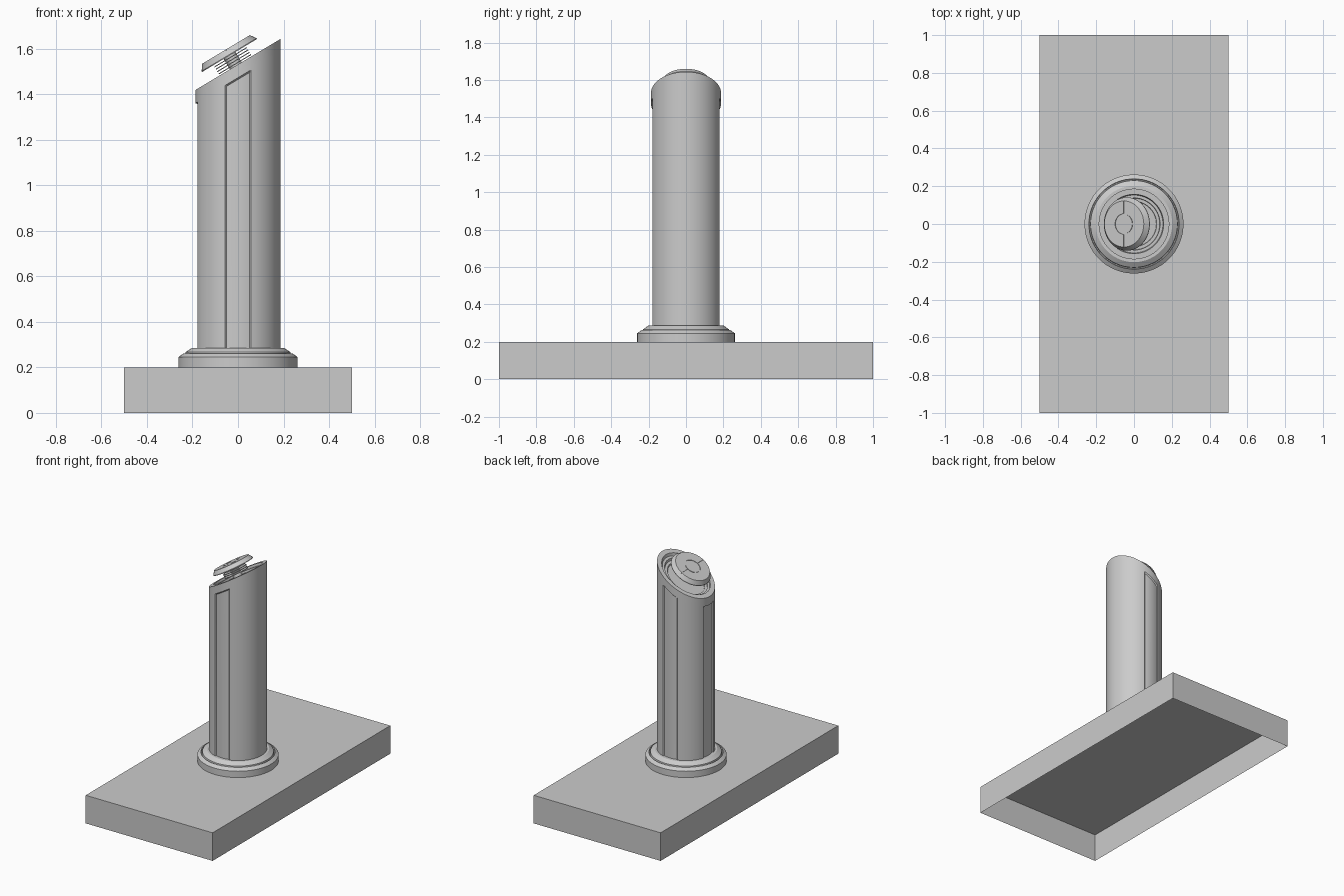
import bpy, bmesh, math
from mathutils import Matrix

if "Cube" in bpy.data.objects:
    bpy.data.objects.remove(bpy.data.objects["Cube"])

SLOPE = 0.6                       # tilt of the cut column top
TOP_Z = 1.531                     # height of the cut on the axis
TILT = Matrix.Translation((-0.0096, 0, 1.525)) @ Matrix.Rotation(-math.atan(SLOPE), 4, 'Y')


def finish(bm, name, matrix=None, smooth=True):
    bmesh.ops.remove_doubles(bm, verts=bm.verts, dist=1e-5)
    bmesh.ops.recalc_face_normals(bm, faces=bm.faces)
    me = bpy.data.meshes.new(name)
    bm.to_mesh(me)
    bm.free()
    ob = bpy.data.objects.new(name, me)
    bpy.context.collection.objects.link(ob)
    if matrix:
        ob.matrix_world = matrix
    if smooth:
        bpy.ops.object.select_all(action='DESELECT')
        ob.select_set(True)
        bpy.context.view_layer.objects.active = ob
        bpy.ops.object.shade_smooth_by_angle(angle=math.radians(25))
    return ob


def skin(bm, rings):
    """Bridge a list of equally long closed rings of coordinates."""
    rows = [[bm.verts.new(c) for c in ring] for ring in rings]
    n = len(rows[0])
    for a, b in zip(rows, rows[1:]):
        for i in range(n):
            j = (i + 1) % n
            bm.faces.new((a[i], a[j], b[j], b[i]))


def lathe(name, profile, matrix=None, n=72):
    bm = bmesh.new()
    skin(bm, [[(r * math.cos(2 * math.pi * i / n), r * math.sin(2 * math.pi * i / n), z)
               for i in range(n)] for r, z in profile])
    return finish(bm, name, matrix)


def box(name, size, centre, matrix=None):
    bm = bmesh.new()
    bmesh.ops.create_cube(bm, size=1, matrix=Matrix.Translation(centre) @ Matrix.Diagonal((*size, 1)))
    return finish(bm, name, matrix, False)


# Floor slab, open underneath
bm = bmesh.new()
bmesh.ops.create_cube(bm, size=1, matrix=Matrix.Translation((0, 0, 0.1)) @ Matrix.Diagonal((1, 2, 0.2, 1)))
bmesh.ops.delete(bm, geom=[f for f in bm.faces if f.calc_center_median().z < 0.01], context='FACES')
finish(bm, "floor_slab", None, False)

# Stepped collar with a fine groove
lathe("base_collar", [(0.262, 0.2), (0.262, 0.245), (0.239, 0.262), (0.237, 0.25), (0.232, 0.25),
                      (0.23, 0.267), (0.202, 0.286), (0.175, 0.286)])

# Column: shallow recessed panels on -y, +y and -x, slanted top with a stepped well
R, R_IN = 0.187, 0.179
OUT, INN = 17.75, 16.2            # half-angles of the panel edges
spokes = []                       # (angle, inside a panel?)
for centre in (90, 180, 270):
    spokes += [(centre + s * OUT, False) for s in (-1, 1)]
    spokes += [(centre + INN * k / 4, True) for k in range(-4, 5)]
for k in range(80):
    a = k * 4.5
    if all(abs(a - c) > OUT + 1 for c in (90, 180, 270)):
        spokes.append((a, False))
spokes.sort()


def ring(r_full, r_panel, z=None, drop=0.0):
    out = []
    for deg, panel in spokes:
        a = math.radians(deg)
        r = r_panel if panel else r_full
        x, y = r * math.cos(a), r * math.sin(a)
        out.append((x, y, z if z is not None else TOP_Z + SLOPE * x - drop))
    return out


bm = bmesh.new()
rings = [ring(R, R_IN, z=0.2), ring(R, R_IN, drop=0.066), ring(R, R, drop=0.058)]
for r, d in [(R, 0), (0.157, 0), (0.153, 0.018), (0.138, 0.018), (0.136, 0.032),
             (0.12, 0.032), (0.118, 0.04), (0, 0.04)]:
    rings.append(ring(r, r, drop=d))
skin(bm, rings)
finish(bm, "column", None)

# Stem and thin fins below the cap
lathe("stem", [(0.03, -0.045), (0.03, 0.055)], TILT, 32)
for i in range(4):
    h = 0.006 + 0.012 * i
    lathe(f"fin_{i + 1}", [(0, h), (0.083, h), (0.083, h + 0.004), (0, h + 0.004)], TILT, 48)

# Tapered cap with an engraved ring and two radial slots
cap = lathe("cap", [(0, 0.053), (0.141, 0.053), (0.141, 0.057), (0.122, 0.084), (0.055, 0.084),
                    (0.055, 0.08), (0.051, 0.08), (0.051, 0.084), (0, 0.084)], TILT)
for s in (-1, 1):
    cutter = box("slot_cutter", (0.004, 0.075, 0.02), (0, s * 0.0905, 0.09), TILT)
    cutter.hide_render = True
    mod = cap.modifiers.new("slot", 'BOOLEAN')
    mod.operation, mod.solver, mod.object = 'DIFFERENCE', 'EXACT', cutter
    bpy.context.view_layer.objects.active = cap
    bpy.ops.object.modifier_move_to_index(modifier=mod.name, index=0)
    bpy.ops.object.modifier_apply(modifier=mod.name)
    bpy.data.objects.remove(cutter)
